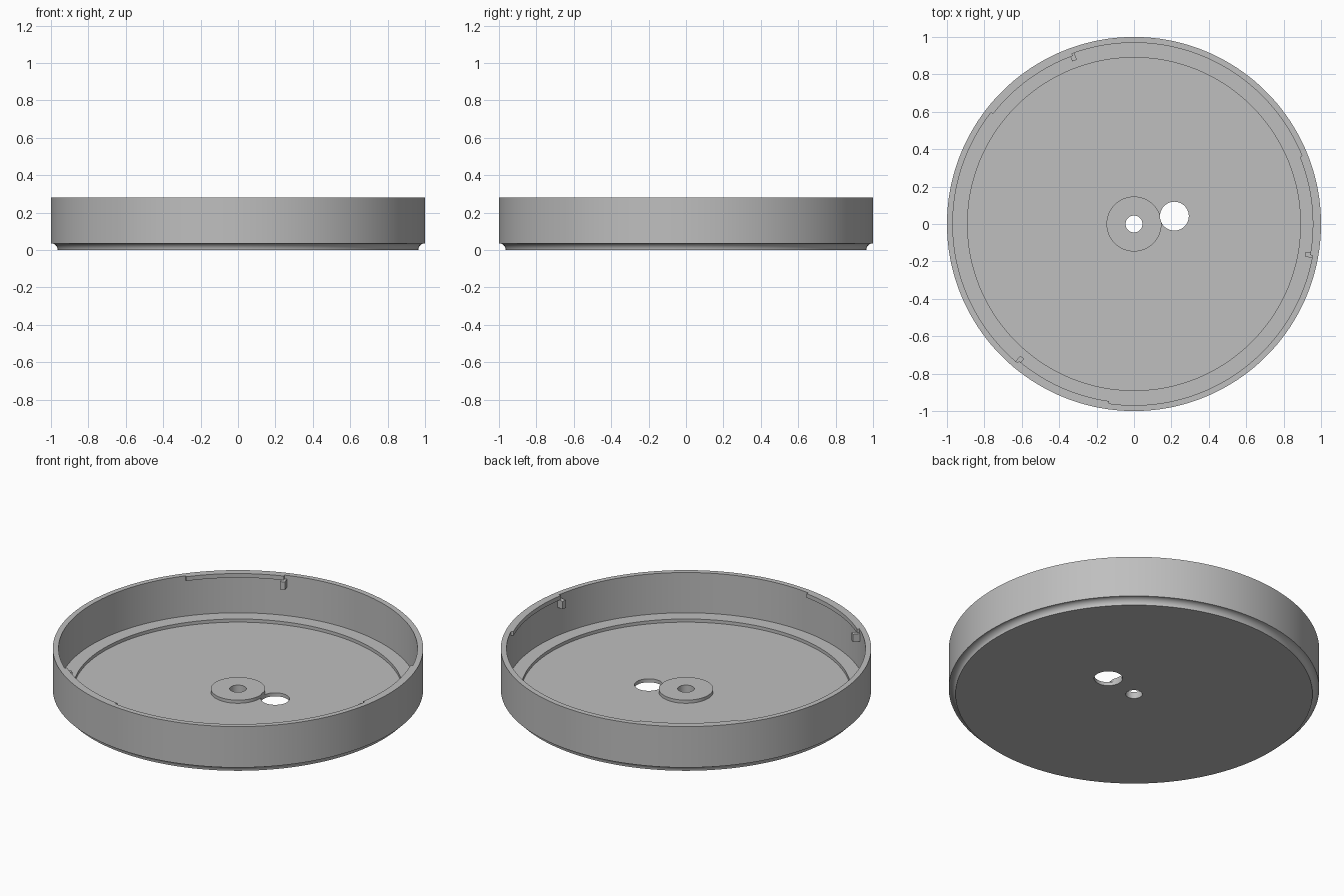
import bpy, bmesh
from math import sin, cos, pi, radians

cube = bpy.data.objects.get("Cube")
if cube:
    bpy.data.objects.remove(cube, do_unlink=True)

grey = bpy.data.materials.new("plain grey")
grey.use_nodes = True
colour = (0.52, 0.52, 0.52, 1)
grey.diffuse_color = colour
grey.node_tree.nodes["Principled BSDF"].inputs["Base Color"].default_value = colour

HEIGHT, SHELF, FLOOR = 0.28, 0.04, 0.021
WALL_IN, LIP_IN = 0.969, 0.956


def revolve(name, profile, start=0, end=360, steps=180):
    """Sweep a closed (radius, height) profile around z, capping partial sweeps."""
    bm = bmesh.new()
    full = end - start == 360
    rings = []
    for i in range(steps if full else steps + 1):
        a = radians(start + (end - start) * i / steps)
        rings.append([bm.verts.new((r * cos(a), r * sin(a), z)) for r, z in profile])
    n = len(profile)
    for i in range(steps):
        a, b = rings[i], rings[(i + 1) % len(rings)]
        for j in range(n):
            k = (j + 1) % n
            bm.faces.new((a[j], b[j], b[k], a[k]))
    if not full:
        bm.faces.new(rings[0])
        bm.faces.new(rings[-1])
    bmesh.ops.recalc_face_normals(bm, faces=bm.faces)
    mesh = bpy.data.meshes.new(name)
    bm.to_mesh(mesh)
    bm.free()
    mesh.materials.append(grey)
    obj = bpy.data.objects.new(name, mesh)
    bpy.context.collection.objects.link(obj)
    return obj


def activate(obj):
    bpy.ops.object.select_all(action='DESELECT')
    obj.select_set(True)
    bpy.context.view_layer.objects.active = obj


def block(r0, r1, z0, z1):
    return [(r0, z0), (r1, z0), (r1, z1), (r0, z1)]


# Round tray: bored boss, sunken floor, shelf, wall and a cove round the foot
COVE = 0.036
cove = [(1 - COVE * cos(t * pi / 16), COVE * sin(t * pi / 16)) for t in range(9)]
tray = revolve("tray", [(0.045, 0)] + cove + [
    (1, HEIGHT), (WALL_IN, HEIGHT), (WALL_IN, SHELF), (0.89, SHELF),
    (0.89, FLOOR), (0.147, FLOOR), (0.147, SHELF), (0.045, SHELF)])

# Off-centre through hole
bpy.ops.mesh.primitive_cylinder_add(vertices=64, radius=0.077, depth=0.4,
                                    location=(0.216, 0.042, 0))
cutter = bpy.context.object
cutter.name = "hole_cutter"
cutter.hide_render = True
cut = tray.modifiers.new("hole", 'BOOLEAN')
cut.operation = 'DIFFERENCE'
cut.solver = 'EXACT'
cut.object = cutter
activate(tray)
bpy.ops.object.modifier_apply(modifier="hole")
bpy.data.objects.remove(cutter, do_unlink=True)

# Three bayonet lips under the rim, each with a stop block at one end
parts = [tray]
for i in range(3):
    a = -10 + 120 * i
    parts.append(revolve(f"lip_{i + 1}", block(LIP_IN, WALL_IN + 0.001, 0.255, HEIGHT),
                         a, a + 32, 16))
    parts.append(revolve(f"stop_{i + 1}", block(0.93, WALL_IN + 0.001, 0.21, 0.257),
                         a - 0.8, a + 0.8, 1))

for obj in parts:
    activate(obj)
    bpy.ops.object.shade_smooth_by_angle(angle=radians(30))
